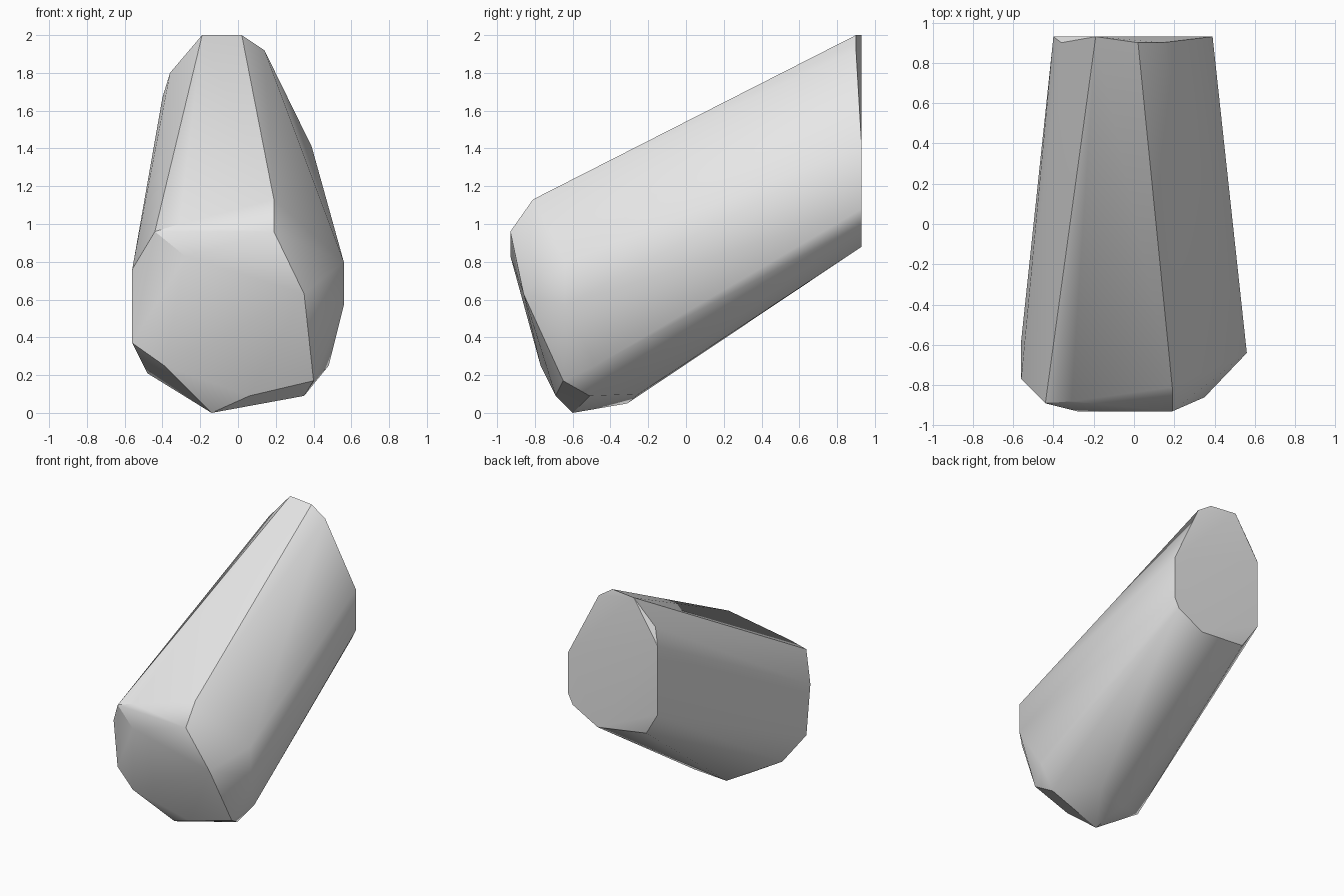
import bpy
import bmesh
import math
from mathutils import Vector

# Remove only the default object
default_cube = bpy.data.objects.get("Cube")
if default_cube:
    bpy.data.objects.remove(default_cube, do_unlink=True)


def make_material(name, colour):
    """Create one flat material with matching viewport and render colour."""
    material = bpy.data.materials.new(name)
    material.use_nodes = True
    material.diffuse_color = colour
    shader = material.node_tree.nodes.get("Principled BSDF")
    shader.inputs["Base Color"].default_value = colour
    return material


def build_hull(name, sections, material, unit=0.01):
    """Wrap a convex skin around the corner points of several sections."""
    mesh = bpy.data.meshes.new(name)
    shape = bmesh.new()
    for corners in sections:
        for corner in corners:
            shape.verts.new(Vector(corner) * unit)

    # Skin the corners, then drop whatever ended up inside the skin
    bmesh.ops.convex_hull(shape, input=list(shape.verts))
    inside = [vert for vert in shape.verts if not vert.link_faces]
    bmesh.ops.delete(shape, geom=inside, context="VERTS")

    # Merge nearly flat triangles into clean facets
    bmesh.ops.dissolve_limit(shape, angle_limit=math.radians(1.5),
                             verts=list(shape.verts), edges=list(shape.edges))
    bmesh.ops.recalc_face_normals(shape, faces=list(shape.faces))
    shape.to_mesh(mesh)
    shape.free()

    body = bpy.data.objects.new(name, mesh)
    bpy.context.collection.objects.link(body)
    mesh.materials.append(material)
    return body


def smooth_with_sharp_edges(body, degrees):
    """Smooth the gentle bends and keep the hard ones crisp."""
    bpy.ops.object.select_all(action="DESELECT")
    body.select_set(True)
    bpy.context.view_layer.objects.active = body
    bpy.ops.object.shade_smooth_by_angle(angle=math.radians(degrees))


# Flat rear cap, in hundredths of a unit
rear_cap = [(39, 93, 141), (39, 93, 108), (35, 93, 100), (13, 93, 88),
            (-40, 93, 112), (-40, 93, 167), (-19, 93, 200)]

# Chipped corners just ahead of the rear cap
rear_bevel = [(2, 90, 200), (14, 90, 192), (-36, 90, 180), (-28, 90, 93)]

# Sloping front face
front_face = [(19, -93, 96), (-28, -93, 83), (-44, -89, 96), (35, -86, 63),
              (40, -65, 17), (6, -69, 9), (-39, -77, 25)]

# Upper lip and widest points of both flanks
front_shoulder = [(19, -81, 113), (-31, -88, 100), (56, -64, 80),
                  (56, -64, 57), (-56, -77, 76), (-56, -72, 37),
                  (-56, -58, 60)]

# Faceted toe resting on the ground
front_toe = [(-14, -60, 0), (35, -51, 9), (48, -48, 25), (-48, -53, 21),
             (-14, -31, 5), (10, -25, 10)]

plain_grey = make_material("plain_grey", (0.8, 0.8, 0.8, 1))
leaning_block = build_hull(
    "leaning_block",
    [rear_cap, rear_bevel, front_face, front_shoulder, front_toe],
    plain_grey)
smooth_with_sharp_edges(leaning_block, 30)
